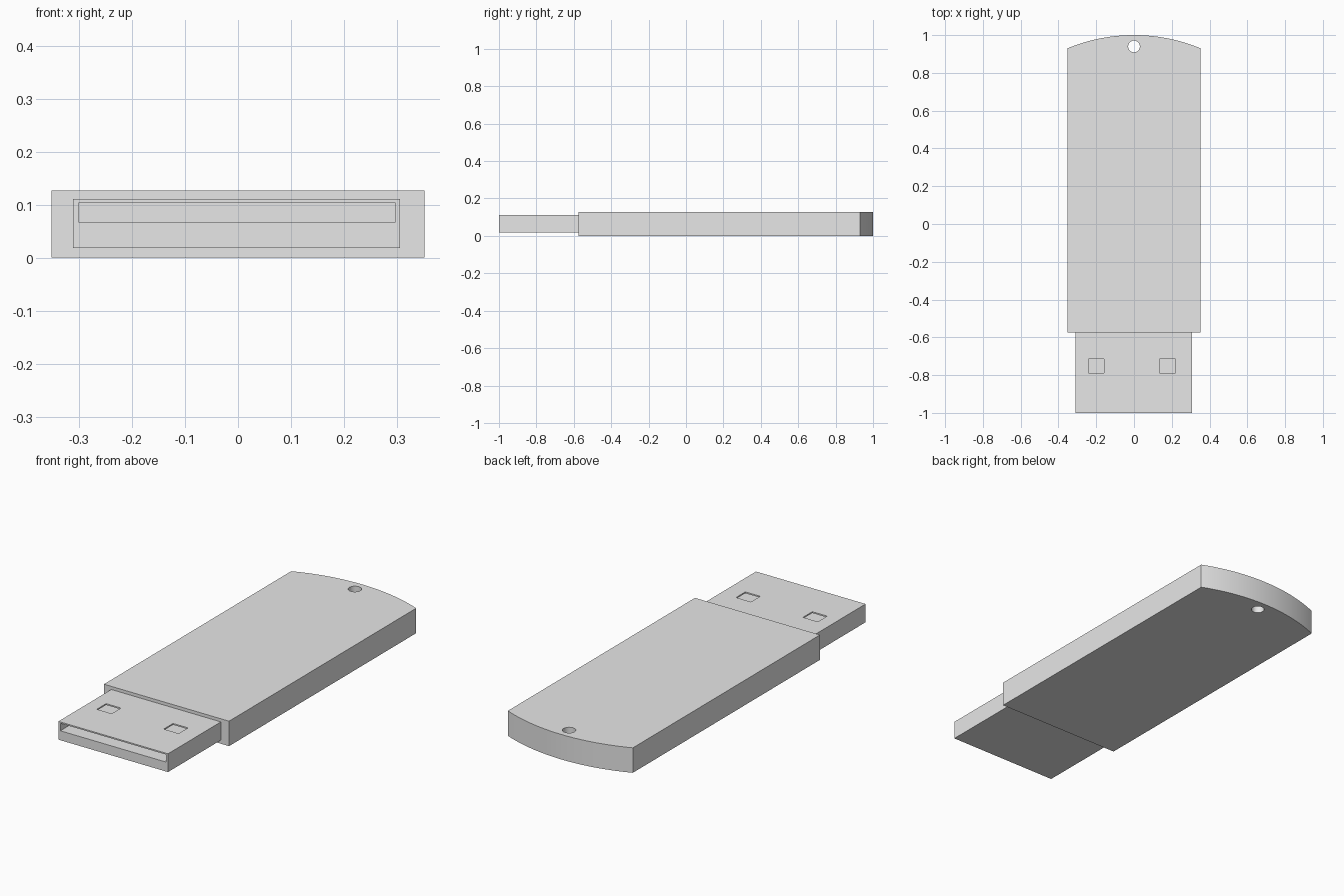
import bpy
import bmesh
import math
from mathutils import Matrix, Vector

if "Cube" in bpy.data.objects:
    bpy.data.objects.remove(bpy.data.objects["Cube"], do_unlink=True)

grey = bpy.data.materials.new("plain grey")
grey.use_nodes = True
grey.diffuse_color = (0.8, 0.8, 0.8, 1)
grey.node_tree.nodes["Principled BSDF"].inputs["Base Color"].default_value = grey.diffuse_color


def make_object(name, bm):
    bmesh.ops.recalc_face_normals(bm, faces=bm.faces)
    mesh = bpy.data.meshes.new(name)
    bm.to_mesh(mesh)
    bm.free()
    mesh.materials.append(grey)
    obj = bpy.data.objects.new(name, mesh)
    bpy.context.collection.objects.link(obj)
    return obj


def prism(name, outline, z0, z1):
    """Extrude a plan outline from z0 to z1."""
    bm = bmesh.new()
    face = bm.faces.new([bm.verts.new((x, y, z0)) for x, y in outline])
    ext = bmesh.ops.extrude_face_region(bm, geom=[face])
    top = [g for g in ext["geom"] if isinstance(g, bmesh.types.BMVert)]
    bmesh.ops.translate(bm, verts=top, vec=(0, 0, z1 - z0))
    return make_object(name, bm)


def box(name, low, high):
    low, high = Vector(low), Vector(high)
    bm = bmesh.new()
    place = Matrix.Translation((low + high) / 2) @ Matrix.Diagonal((*(high - low), 1))
    bmesh.ops.create_cube(bm, size=1, matrix=place)
    return make_object(name, bm)


def cut(target, cutter):
    """Subtract the cutter, bake the result and discard the cutter."""
    cutter.hide_render = True
    mod = target.modifiers.new("cut", 'BOOLEAN')
    mod.operation = 'DIFFERENCE'
    mod.solver = 'EXACT'
    mod.object = cutter
    bpy.context.view_layer.update()
    graph = bpy.context.evaluated_depsgraph_get()
    baked = bpy.data.meshes.new_from_object(target.evaluated_get(graph))
    target.modifiers.clear()
    target.data = baked
    bpy.data.objects.remove(cutter, do_unlink=True)


# Body: flat slab with a shallow arc at the back
half, front, corner, back, height = 0.352, -0.575, 0.93, 1.0, 0.127
rise = back - corner
radius = (half ** 2 + rise ** 2) / (2 * rise)
sweep = math.asin(half / radius)
steps = 40
outline = [(-half, front), (half, front)]
for i in range(steps + 1):
    a = sweep * (1 - 2 * i / steps)
    outline.append((radius * math.sin(a), back - radius + radius * math.cos(a)))
body = prism("body", outline, 0, height)

# Keyring hole through the body
ring = [(0.031 * math.cos(t * math.tau / 32), 0.94 + 0.031 * math.sin(t * math.tau / 32))
        for t in range(32)]
cut(body, prism("hole_cutter", ring, -0.1, 0.3))

# Connector with its front slot and two top windows
connector = box("connector", (-0.311, -1, 0.018), (0.306, front + 0.002, 0.111))
cut(connector, box("slot_cutter", (-0.3, -1.1, 0.066), (0.296, front - 0.002, 0.104)))
for x in (-0.2, 0.177):
    cut(connector, box("window_cutter", (x - 0.042, -0.79, 0.08), (x + 0.042, -0.715, 0.2)))

# Smooth the arc and hole walls, keep the edges crisp
bpy.ops.object.select_all(action='DESELECT')
for obj in (body, connector):
    obj.select_set(True)
bpy.context.view_layer.objects.active = body
bpy.ops.object.shade_smooth_by_angle(angle=math.radians(30))
